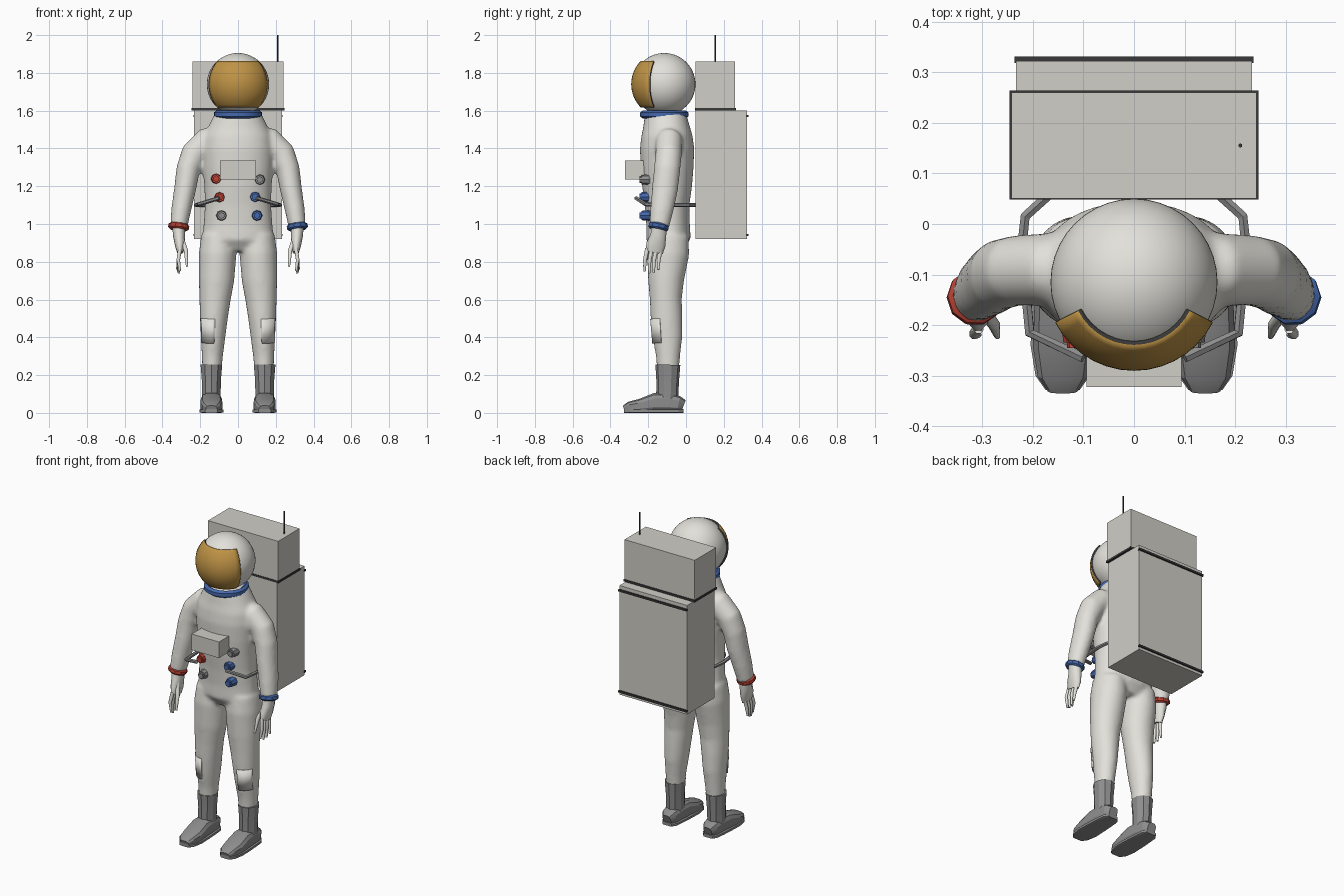
import bpy, bmesh, math
from mathutils import Vector, Matrix

cube = bpy.data.objects.get("Cube")
if cube:
    bpy.data.objects.remove(cube, do_unlink=True)


def material(name, r, g, b):
    mat = bpy.data.materials.new(name)
    mat.use_nodes = True
    mat.diffuse_color = (r, g, b, 1)
    shader = next(n for n in mat.node_tree.nodes if n.type == 'BSDF_PRINCIPLED')
    shader.inputs["Base Color"].default_value = (r, g, b, 1)
    return mat


WHITE = material("suit_white", 0.76, 0.75, 0.7)
PACK = material("pack_white", 0.63, 0.62, 0.57)
GREY = material("boot_grey", 0.27, 0.27, 0.27)
DARK = material("dark_trim", 0.04, 0.04, 0.04)
GOLD = material("visor_gold", 0.52, 0.29, 0.06)
BLUE = material("trim_blue", 0.06, 0.14, 0.42)
RED = material("trim_red", 0.5, 0.055, 0.035)

X, Y, Z = Vector((1, 0, 0)), Vector((0, 1, 0)), Vector((0, 0, 1))


def finish(name, bm, *mats, smooth=None):
    """Turn a bmesh into an object; smooth is the sharp-edge angle in degrees."""
    bmesh.ops.recalc_face_normals(bm, faces=bm.faces)
    mesh = bpy.data.meshes.new(name)
    bm.to_mesh(mesh)
    bm.free()
    for mat in mats:
        mesh.materials.append(mat)
    if smooth:
        mesh.shade_smooth()
        mesh.set_sharp_from_angle(angle=math.radians(smooth))
    obj = bpy.data.objects.new(name, mesh)
    bpy.context.collection.objects.link(obj)
    return obj


def tube(bm, path, n=24, ref=Y, power=1.0, caps=True, side=1):
    """Loft (x, y, z, width, depth) sections; power below one squares them off."""
    centres = [Vector(s[:3]) for s in path]
    rings = []
    for i, section in enumerate(path):
        t = (centres[min(i + 1, len(path) - 1)] - centres[max(i - 1, 0)]).normalized()
        v = (ref - t * ref.dot(t)).normalized()
        u = v.cross(t)
        ring = []
        for k in range(n):
            a = math.tau * (k + 0.5) / n
            c, s = math.cos(a), math.sin(a)
            c = math.copysign(abs(c) ** power, c)
            s = math.copysign(abs(s) ** power, s)
            co = centres[i] + u * section[3] * c + v * section[4] * s
            ring.append(bm.verts.new((co.x * side, co.y, co.z)))
        rings.append(ring)
    for low, high in zip(rings, rings[1:]):
        for k in range(n):
            j = (k + 1) % n
            bm.faces.new((low[k], low[j], high[j], high[k]))
    if caps:
        bm.faces.new(rings[0])
        bm.faces.new(rings[-1])


def box(name, mat, x, y, z):
    """Box from (min, max) pairs."""
    bm = bmesh.new()
    size = [b - a for a, b in (x, y, z)]
    mid = [(a + b) / 2 for a, b in (x, y, z)]
    bmesh.ops.create_cube(bm, size=1, matrix=Matrix.Translation(mid) @ Matrix.Diagonal((*size, 1)))
    return finish(name, bm, mat)


def cylinder(name, mat, centre, radius, depth, n, axis=Z, taper=1.0):
    bm = bmesh.new()
    turn = Z.rotation_difference(axis).to_matrix().to_4x4()
    bmesh.ops.create_cone(bm, cap_ends=True, segments=n, radius1=radius, radius2=radius * taper,
                          depth=depth, matrix=Matrix.Translation(centre) @ turn)
    return finish(name, bm, mat)


def collar(name, mat, centre, radius, thick, height, n, tilt=(0, 0)):
    """Faceted ring made by closing a loop of hexagonal sections."""
    bm = bmesh.new()
    turn = Matrix.Rotation(tilt[0], 3, 'X') @ Matrix.Rotation(tilt[1], 3, 'Y')
    grid = []
    for i in range(n):
        a = math.tau * i / n
        row = []
        for j in range(6):
            b = math.tau * (j + 0.5) / 6
            r = radius + thick * math.cos(b)
            co = Vector((r * math.cos(a), r * math.sin(a), height * math.sin(b)))
            row.append(bm.verts.new(turn @ co + Vector(centre)))
        grid.append(row)
    for i in range(n):
        p, q = grid[i], grid[(i + 1) % n]
        for j in range(6):
            k = (j + 1) % 6
            bm.faces.new((p[j], q[j], q[k], p[k]))
    return finish(name, bm, mat, smooth=35)


# Suit: torso, arms and legs blended into one skin
TORSO = [(0, -0.09, 0.86, 0.11, 0.08), (0, -0.093, 0.92, 0.19, 0.118), (0, -0.095, 1, 0.182, 0.115),
         (0, -0.1, 1.1, 0.175, 0.118), (0, -0.1, 1.2, 0.178, 0.132), (0, -0.1, 1.3, 0.186, 0.14),
         (0, -0.1, 1.4, 0.19, 0.144), (0, -0.102, 1.47, 0.18, 0.135), (0, -0.105, 1.52, 0.155, 0.122),
         (0, -0.11, 1.59, 0.12, 0.108)]
LEG = [(0.105, -0.09, 0.94, 0.09, 0.105), (0.108, -0.095, 0.84, 0.1, 0.112), (0.114, -0.106, 0.7, 0.094, 0.095),
       (0.122, -0.107, 0.6, 0.083, 0.085), (0.128, -0.103, 0.5, 0.074, 0.084), (0.132, -0.098, 0.4, 0.065, 0.079),
       (0.136, -0.095, 0.3, 0.056, 0.064), (0.138, -0.095, 0.2, 0.05, 0.056)]
ARM = [(0.08, -0.09, 1.43, 0.08, 0.08), (0.17, -0.09, 1.43, 0.08, 0.072), (0.232, -0.092, 1.37, 0.072, 0.07),
       (0.264, -0.1, 1.29, 0.063, 0.07), (0.281, -0.112, 1.18, 0.058, 0.069), (0.3, -0.127, 1.08, 0.053, 0.062),
       (0.314, -0.142, 0.985, 0.046, 0.053)]
bm = bmesh.new()
tube(bm, TORSO, n=32, power=0.92)
for side in (1, -1):
    tube(bm, LEG, side=side)
    tube(bm, ARM, side=side)
suit = finish("suit", bm, WHITE, smooth=180)
skin = suit.modifiers.new("skin", 'REMESH')
skin.mode = 'VOXEL'
skin.voxel_size = 0.011
skin.use_smooth_shade = True
relax = suit.modifiers.new("relax", 'SMOOTH')
relax.factor = 0.5
relax.iterations = 8

# Helmet, visor and neck ring
HEAD = Vector((0, -0.115, 1.74))
bm = bmesh.new()
bmesh.ops.create_uvsphere(bm, u_segments=40, v_segments=32, radius=0.165, matrix=Matrix.Translation(HEAD))
finish("helmet", bm, WHITE, smooth=180)

bm = bmesh.new()
bmesh.ops.create_uvsphere(bm, u_segments=40, v_segments=32, radius=0.175)
outside = []
for f in bm.faces:
    c = f.calc_center_median()
    azimuth = math.degrees(math.atan2(c.x, -c.y))
    if abs(azimuth) > 63 or abs(c.z) > 0.124:
        outside.append(f)
bmesh.ops.delete(bm, geom=outside, context='FACES')
bmesh.ops.translate(bm, verts=bm.verts, vec=HEAD)
visor = finish("visor", bm, GOLD, DARK, smooth=40)
rim = visor.modifiers.new("rim", 'SOLIDIFY')
rim.thickness = 0.012
rim.offset = -1
rim.material_offset_rim = 1
collar("neck_ring", BLUE, (0, -0.115, 1.58), 0.112, 0.018, 0.022, 24)

# Backpack, trim strips and antenna
box("backpack", PACK, (-0.233, 0.233), (0.05, 0.322), (0.92, 1.6))
box("backpack_upper", PACK, (-0.242, 0.242), (0.05, 0.26), (1.612, 1.86))
box("upper_trim", DARK, (-0.246, 0.246), (0.048, 0.264), (1.6, 1.613))
for label, z in (("top", 1.572), ("bottom", 0.942)):
    box(label + "_strip", DARK, (-0.236, 0.236), (0.318, 0.331), (z - 0.006, z + 0.006))
cylinder("antenna", DARK, (0.21, 0.155, 1.93), 0.004, 0.14, 8)

# Chest box and hose connectors
box("chest_box", PACK, (-0.094, 0.094), (-0.322, -0.18), (1.235, 1.335))
for x, z, mat in ((-0.115, 1.24, RED), (0.115, 1.235, GREY), (-0.097, 1.142, RED),
                  (0.09, 1.144, BLUE), (-0.087, 1.045, GREY), (0.1, 1.045, BLUE)):
    cylinder("connector", mat, (x, -0.212, z), 0.029, 0.045, 8, axis=-Y, taper=0.85)
    cylinder("connector_cap", mat, (x, -0.238, z), 0.017, 0.014, 8, axis=-Y)

FOOT = [(-0.014, 0.035, 0.028), (-0.04, 0.045, 0.047), (-0.1, 0.054, 0.053), (-0.165, 0.053, 0.057),
        (-0.24, 0.038, 0.06), (-0.3, 0.03, 0.05), (-0.328, 0.02, 0.03)]
HOSE = [(0.16, 0.065, 1.1), (0.215, 0.015, 1.1), (0.222, -0.05, 1.1), (0.206, -0.215, 1.105), (0.1, -0.264, 1.137)]
for label, side, mat in (("left", 1, BLUE), ("right", -1, RED)):
    # Hose from pack to connector
    bm = bmesh.new()
    tube(bm, [(*p, 0.011, 0.011) for p in HOSE], n=6, ref=Z, side=side)
    finish(label + "_hose", bm, GREY)

    # Wrist ring
    collar(label + "_wrist_ring", mat, (0.314 * side, -0.145, 0.986), 0.046, 0.011, 0.017, 10,
           tilt=(-0.2, -0.13 * side))

    # Hand: palm, four fingers and a thumb
    bm = bmesh.new()
    tube(bm, [(0.314, -0.142, 1, 0.036, 0.042), (0.312, -0.146, 0.94, 0.033, 0.043),
              (0.308, -0.16, 0.89, 0.027, 0.053), (0.306, -0.168, 0.85, 0.017, 0.047)], n=12, side=side)
    for k in range(4):
        y = -0.133 - 0.024 * k
        drop = (0.02, 0.005, 0, 0.012)[k]
        tube(bm, [(0.307, y, 0.87, 0.011, 0.012), (0.316, y - 0.012, 0.81, 0.01, 0.011),
                  (0.322 - 0.005 * k, y - 0.014, 0.738 + drop, 0.006, 0.006)], n=8, side=side)
    tube(bm, [(0.298, -0.17, 0.92, 0.014, 0.014), (0.276, -0.2, 0.86, 0.012, 0.012),
              (0.27, -0.222, 0.775, 0.006, 0.006)], n=8, side=side)
    finish(label + "_hand", bm, WHITE, smooth=60)

    # Boot: shaft, foot and sole
    bm = bmesh.new()
    tube(bm, [(0.141, -0.096, 0.255, 0.06, 0.066), (0.141, -0.097, 0.17, 0.053, 0.06),
              (0.142, -0.1, 0.06, 0.052, 0.058)], n=10, side=side)
    tube(bm, [(0.141, y, h, w, h) for y, h, w in FOOT], n=12, ref=Z, power=0.65, side=side)
    tube(bm, [(0.141, y, 0.01, w + 0.004, 0.01) for y, h, w in FOOT], n=12, ref=Z, power=0.3, side=side)
    finish(label + "_boot", bm, GREY, smooth=25)

    # Knee patch wrapped over the outer front of the leg
    bm = bmesh.new()
    tube(bm, [(0.128, -0.103, 0.5, 0.077, 0.087), (0.132, -0.098, 0.37, 0.069, 0.081)],
         n=36, caps=False, side=side)
    hidden = [f for f in bm.faces
              if f.calc_center_median().x * side < 0.13 or f.calc_center_median().y > -0.13]
    bmesh.ops.delete(bm, geom=hidden, context='FACES')
    patch = finish(label + "_knee_patch", bm, WHITE, smooth=40)
    patch.modifiers.new("thickness", 'SOLIDIFY').thickness = 0.008
